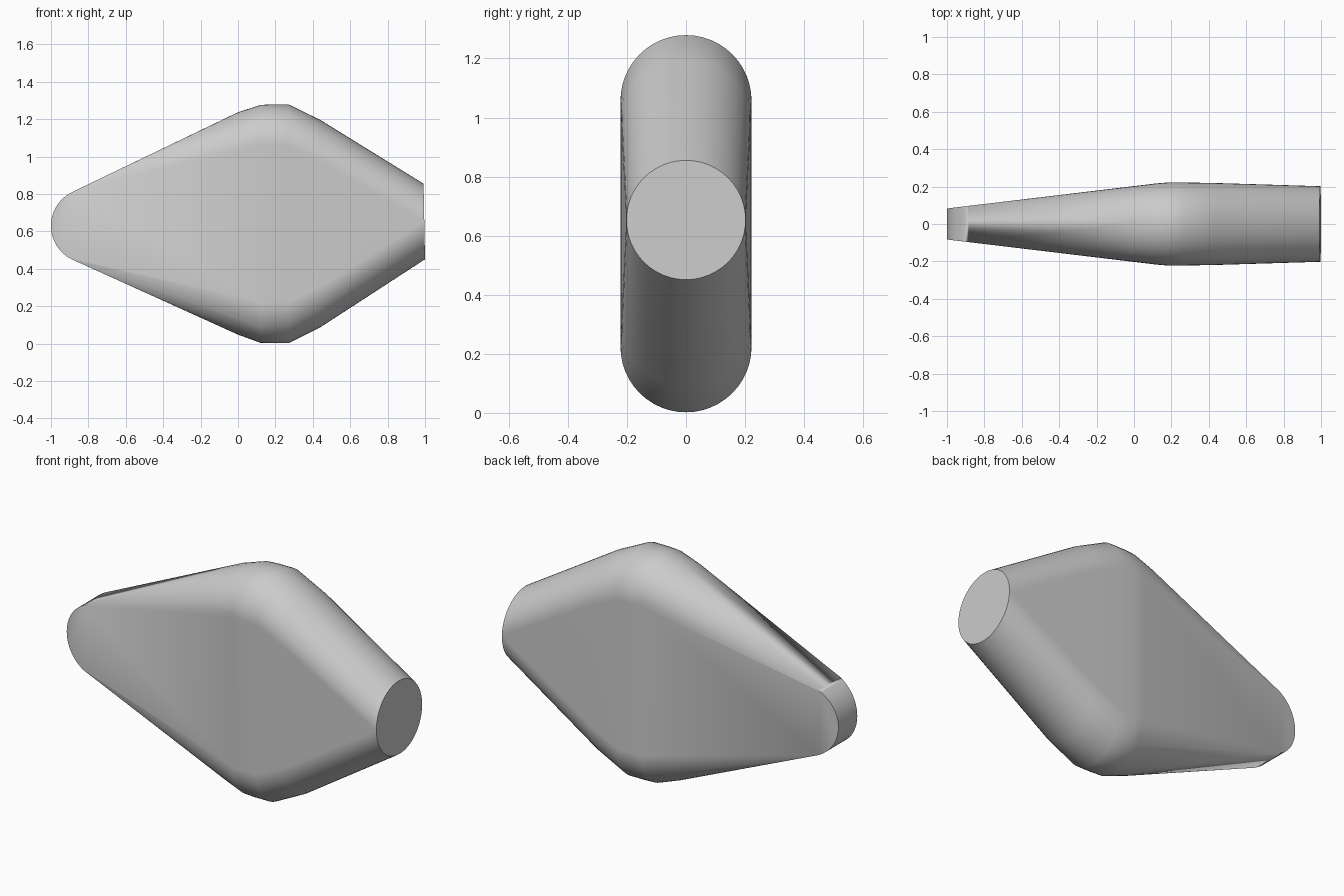
import bpy
import bmesh
from math import cos, sin, pi, radians

cube = bpy.data.objects.get("Cube")
if cube:
    bpy.data.objects.remove(cube, do_unlink=True)

grey = bpy.data.materials.new("light_grey")
grey.use_nodes = True
colour = (0.6, 0.6, 0.6, 1)
grey.diffuse_color = colour
grey.node_tree.nodes["Principled BSDF"].inputs["Base Color"].default_value = colour

STEPS = 24


def stadium(x, half_width, bottom, top):
    """Upright section with half-round top and bottom."""
    points = []
    for i in range(STEPS + 1):
        a = pi * i / STEPS
        y, rise = half_width * cos(a), half_width * sin(a)
        points.append((x, y, top - half_width + rise))
        points.append((x, y, bottom + half_width - rise))
    return points


points = []

# Thick middle: rounded sections with chamfered crests
for section in [(0.0, 0.203, 0.048, 1.237), (0.12, 0.217, 0.004, 1.276),
                (0.18, 0.222, 0.002, 1.279), (0.27, 0.222, 0.002, 1.279),
                (0.44, 0.219, 0.087, 1.196)]:
    points += stadium(*section)

# Round flat cap at the wide end, leaning very slightly
for i in range(2 * STEPS):
    a = pi * i / STEPS
    points.append((0.996 - 0.004 * sin(a), 0.202 * cos(a), 0.653 + 0.202 * sin(a)))

# Thin rounded nose with straight sides
for i in range(STEPS + 1):
    a = radians(115 + 130 * i / STEPS)
    for side in (-1, 1):
        x = -0.8 + 0.2 * cos(a)
        points.append((x, side * (0.083 + 0.12 * (x + 1)), 0.63 + 0.2 * sin(a)))

# Stretch one skin over all the sections
bm = bmesh.new()
for p in points:
    bm.verts.new(p)
bmesh.ops.remove_doubles(bm, verts=bm.verts[:], dist=0.0005)
hull = bmesh.ops.convex_hull(bm, input=bm.verts[:], use_existing_faces=False)
unused = {v for v in hull["geom_interior"] + hull["geom_unused"]
          if isinstance(v, bmesh.types.BMVert)}
bmesh.ops.delete(bm, geom=list(unused), context='VERTS')
bmesh.ops.dissolve_limit(bm, angle_limit=radians(0.5),
                         verts=bm.verts[:], edges=bm.edges[:])
bmesh.ops.recalc_face_normals(bm, faces=bm.faces[:])

mesh = bpy.data.meshes.new("tapered_body")
bm.to_mesh(mesh)
bm.free()
mesh.materials.append(grey)
body = bpy.data.objects.new("tapered_body", mesh)
bpy.context.collection.objects.link(body)

# Smooth skin with crisp cap and nose edges
bpy.ops.object.select_all(action='DESELECT')
body.select_set(True)
bpy.context.view_layer.objects.active = body
bpy.ops.object.shade_smooth_by_angle(angle=radians(32))
weighted = body.modifiers.new("weighted_normals", 'WEIGHTED_NORMAL')
weighted.keep_sharp = True
